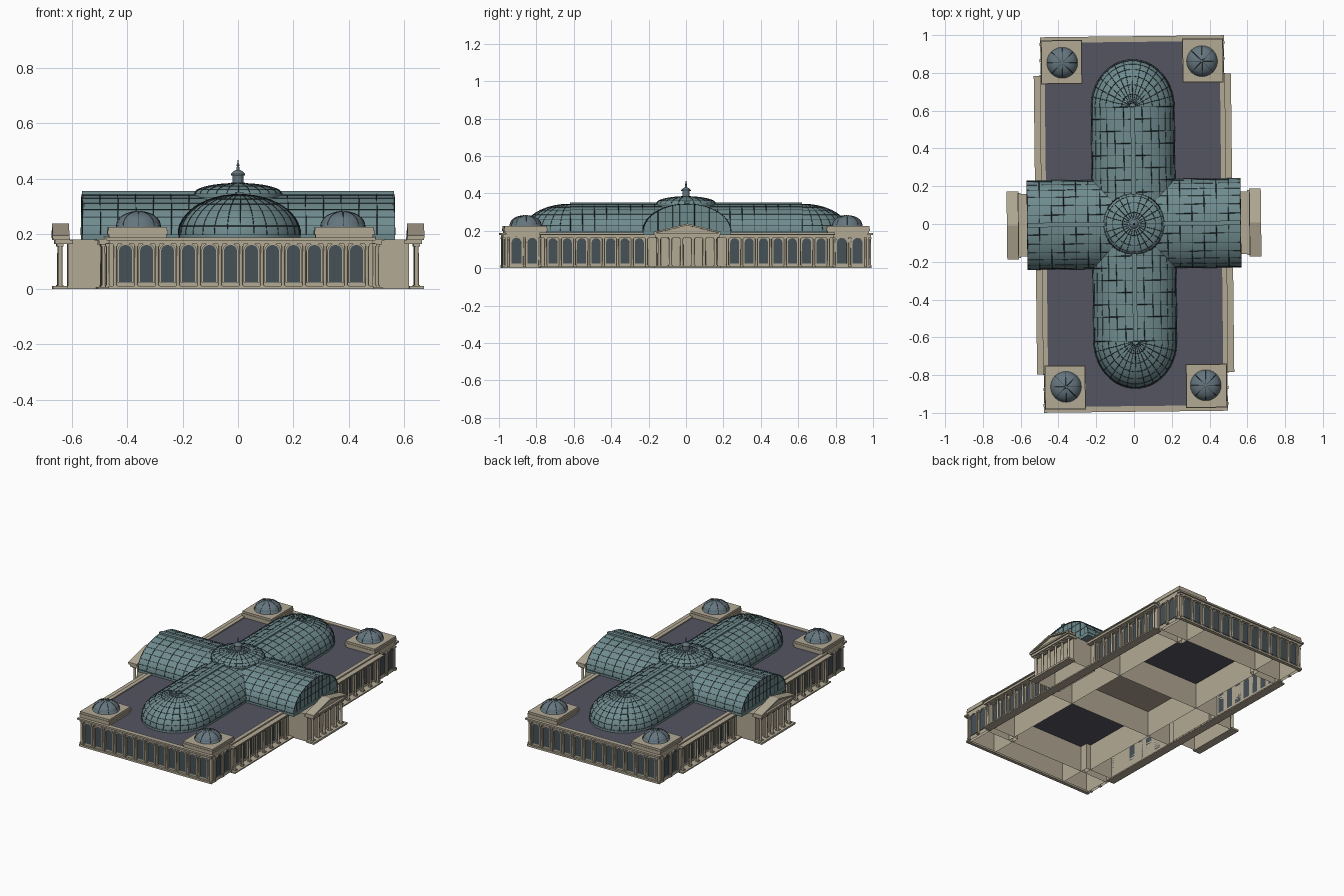
import bpy, bmesh
from math import sin, cos, pi, radians
from mathutils import Matrix, Vector

if "Cube" in bpy.data.objects:
    bpy.data.objects.remove(bpy.data.objects["Cube"])

ROT = Matrix.Rotation(radians(0.65), 4, 'Z')   # whole building is turned very slightly


def material(name, rgb):
    m = bpy.data.materials.new(name)
    m.diffuse_color = (*rgb, 1)
    m.use_nodes = True
    m.node_tree.nodes["Principled BSDF"].inputs["Base Color"].default_value = m.diffuse_color
    return m


STONE = material("stone", (.45, .40, .30))
GLASS = material("glass", (.16, .26, .275))
ROOF = material("slate", (.09, .09, .122))
PANE = material("window_pane", (.062, .082, .095))
IRON = material("iron", (.03, .045, .05))
LEAD = material("lead", (.13, .18, .21))


class Part:
    """Collects geometry for one named object."""

    def __init__(self, name, mat, smooth=False):
        self.name, self.mat, self.smooth, self.bm = name, mat, smooth, bmesh.new()

    def box(self, x0, x1, y0, y1, z0, z1, m=Matrix()):
        c = Vector(((x0 + x1) / 2, (y0 + y1) / 2, (z0 + z1) / 2))
        s = Matrix.Diagonal((abs(x1 - x0), abs(y1 - y0), abs(z1 - z0), 1))
        return bmesh.ops.create_cube(self.bm, size=1, matrix=m @ Matrix.Translation(c) @ s)

    def shell(self, *a):
        """Box that is open underneath."""
        vs = set(self.box(*a)['verts'])
        low = [f for f in self.bm.faces if set(f.verts) <= vs and all(v.co.z < 1e-4 for v in f.verts)]
        bmesh.ops.delete(self.bm, geom=low, context='FACES_ONLY')

    def grid(self, f, us, vs):
        rows = [[self.bm.verts.new(f(u, v)) for v in vs] for u in us]
        for a, b in zip(rows, rows[1:]):
            for i in range(len(vs) - 1):
                self.bm.faces.new((a[i], a[i + 1], b[i + 1], b[i]))

    def lathe(self, prof, cx, cy, n=16, m=Matrix()):
        self.grid(lambda p, a: m @ Vector((cx + p[0] * cos(a), cy + p[0] * sin(a), p[1])),
                  prof, span(0, 2 * pi, n))

    def prism(self, pts, d0, d1, m):
        """Outline in (u, z), extruded from depth d0 to d1."""
        f, b = ([self.bm.verts.new(m @ Vector((u, d, z))) for u, z in pts] for d in (d0, d1))
        n = len(pts)
        self.bm.faces.new(f)
        self.bm.faces.new(b[::-1])
        for i in range(n):
            self.bm.faces.new((f[i], b[i], b[(i + 1) % n], f[(i + 1) % n]))

    def done(self, weld=True):
        if weld:
            bmesh.ops.remove_doubles(self.bm, verts=self.bm.verts, dist=1e-5)
            bmesh.ops.recalc_face_normals(self.bm, faces=self.bm.faces)
        self.bm.transform(ROT)
        me = bpy.data.meshes.new(self.name)
        for f in self.bm.faces:
            f.smooth = self.smooth
        self.bm.to_mesh(me)
        me.materials.append(self.mat)
        bpy.context.collection.objects.link(bpy.data.objects.new(self.name, me))


def span(a, b, n):
    return [a + (b - a) * i / n for i in range(n + 1)]


def bars(name, lines, r, mat=IRON):
    cu = bpy.data.curves.new(name, 'CURVE')
    cu.dimensions, cu.bevel_depth, cu.bevel_resolution = '3D', r, 0
    for pts in lines:
        sp = cu.splines.new('POLY')
        sp.points.add(len(pts) - 1)
        for p, q in zip(sp.points, pts):
            p.co = (*(ROT @ Vector(q)), 1)
    cu.materials.append(mat)
    bpy.context.collection.objects.link(bpy.data.objects.new(name, cu))


def side(angle):
    return Matrix.Rotation(angle, 4, 'Z')      # local: u along wall, -y outward


def arch(w, z0, zs, n=10):
    return [(-w, z0)] + [(-w * cos(a), zs + w * sin(a)) for a in span(0, pi, n)] + [(w, z0)]


# Stone ranges around two open courts, slate roof above
walls = Part("stone_ranges", STONE)
roof = Part("flat_roof", ROOF)
cornice = Part("cornices", STONE)
for s in (1, -1):
    walls.shell(*sorted((s * .30, s * .468)), -.80, .80, 0, .17)
    walls.shell(-.46, .46, *sorted((s * .80, s * .972)), 0, .17)
    # end and side entablatures
    for e, z0, z1 in ((.985, .164, .176), (.994, .176, .187)):
        cornice.box(-e + .507, e - .507, s * .964, s * e, z0, z1)
    cornice.box(s * .464, s * .512, -.785, .785, .162, .176)
    cornice.box(s * .464, s * .522, -.79, .79, .176, .182)
    cornice.box(s * .464, s * .49, -.79, .79, .182, .19)
    cornice.box(s * .46, s * .515, -.785, .785, 0, .008)
    cornice.box(-.48, .48, s * .965, s * .987, 0, .012)
walls.shell(-.48, .48, -.22, .22, 0, .17)
roof.box(-.464, .464, -.966, .966, .172, .183)

# Corner pavilions
pav = Part("corner_pavilions", STONE)
domes = Part("corner_domes", LEAD, True)
rib = []
for sx in (1, -1):
    for sy in (1, -1):
        pav.shell(*sorted((sx * .27, sx * .478)), *sorted((sy * .75, sy * .974)), 0, .2)
        pav.box(sx * .265, sx * .483, sy * .745, sy * .978, .198, .212)
        pav.box(sx * .268, sx * .480, sy * .748, sy * .975, .212, .225)
        cx, cy = sx * .37, sy * .858
        domes.lathe([(.082, .222), (.082, .23)] + [(.08 * cos(e), .23 + .052 * sin(e))
                    for e in span(0, pi / 2, 8)], cx, cy, 24)
        for k in range(8):
            a = k * pi / 4
            rib.append([(cx + .08 * cos(e) * cos(a), cy + .08 * cos(e) * sin(a), .23 + .052 * sin(e))
                        for e in span(0, 1.5, 8)])
bars("corner_dome_ribs", rib, .0012)

# Arched windows with surrounds, columns between bays
pane = Part("arched_windows", PANE)
trim = Part("window_arches", STONE)
cols = Part("columns", STONE, True)
blocks = Part("column_blocks", STONE)


def window(u, d, m, w=.024):
    t = m @ Matrix.Translation((u, -d, 0))
    ring, out = arch(w, .025, .136), arch(w + .006, .025, .136)
    pane.prism(ring, .0, -.003, t)
    for i in range(len(ring) - 1):
        trim.prism([ring[i], ring[i + 1], out[i + 1], out[i]], .0, -.008, t)


def column(u, d, m, r=.006, z1=.165):
    cols.lathe([(r, .008), (r * .85, z1)], u, -d, 10, m)
    for z in (.006, z1 - .01):
        blocks.box(u - r * 1.35, u + r * 1.35, -d - r * 1.35, -d + r * 1.35, z, z + .01, m)


for ang in (0, pi):
    for i in range(12):
        window((i - 5.5) * .076, .973, side(ang))
    for i in range(13):
        column((i - 6) * .076, .979, side(ang))
for ang in (pi / 2, -pi / 2):
    for s in (1, -1):
        for i in range(7):
            window(s * (.255 + i * .077), .468, side(ang))
        for i in range(8):
            column(s * (.2165 + i * .077), .495, side(ang), .007)
        for u in (.828, .912):
            window(s * u, .478, side(ang), .026)
        for u in (.787, .87, .955):
            column(s * u, .482, side(ang))

# Entrance porticos
porch = Part("porticos", STONE)
for ang in (pi / 2, -pi / 2):
    m = side(ang)
    porch.shell(-.165, .165, -.618, -.45, 0, .18, m)
    porch.box(-.178, .178, -.672, -.618, 0, .012, m)
    porch.box(-.172, .172, -.664, -.6, .164, .178, m)
    porch.box(-.178, .178, -.672, -.61, .178, .188, m)
    porch.prism([(-.168, .188), (.168, .188), (0, .228)], -.62, -.658, m)
    for s in (1, -1):                          # raking cornices
        porch.prism([(s * .18, .186), (s * .18, .194), (0, .238), (0, .228)], -.612, -.673, m)
    for i in range(6):
        column((i - 2.5) * .06, .645, m, .009)

# Glass vaults: nave along y with rounded ends, transept along x
Z, H, NX, TY, NL, TL, AP = .197, .146, .22, .235, .62, .565, .25


def nave(y, t, k=1):
    return (NX * k * cos(t), y, Z + H * k * sin(t))


def transept(x, t, k=1):
    return (x, TY * k * cos(t), Z + H * k * sin(t))


def apse(s):
    return lambda e, a, k=1: (NX * k * cos(e) * cos(a), s * (NL + AP * k * cos(e) * sin(a)), Z + H * k * sin(e))


vault = Part("glass_vaults", GLASS, True)
ends = Part("transept_end_glass", GLASS)
ridge = Part("vault_ridges_and_curbs", GLASS)
arcs = span(0, pi, 28)
rib = []
vault.grid(nave, (-NL, NL), arcs)
vault.grid(transept, (-TL, TL), arcs)
ridge.box(-NX, NX, -NL, NL, .178, Z + .002)
ridge.box(-TL, TL, -TY, TY, .178, Z + .002)
for t in span(0, pi, 14):
    rib += [[nave(y, t) for y in (-NL, NL)], [transept(x, t) for x in (-TL, TL)]]
for s in (1, -1):
    f = apse(s)
    vault.grid(f, span(0, pi / 2, 10), arcs)
    vault.grid(lambda z, a: (NX * cos(a), s * (NL + AP * sin(a)), z), (.178, Z), arcs)
    rib += [[f(e, a) for e in span(0, 1.5, 10)] for a in span(0, pi, 14)]
    rib += [[f(e, a) for a in arcs] for e in span(0, 1.3, 6)]
    rib += [[nave(s * y, t) for t in arcs] for y in span(.04, NL, 9)]
    rib += [[transept(s * x, t) for t in arcs] for x in span(.05, TL, 8)]
    ridge.box(-.012, .012, s * .15, s * NL, Z + H - .005, Z + H + .009)
    ridge.box(s * .15, s * TL, -.012, .012, Z + H - .005, Z + H + .012)
    # glazed transept ends with mullions
    ends.prism([(TY * .99 * cos(t), Z + H * .99 * sin(t)) for t in arcs], -.55, -.558, side(s * pi / 2))
    for i in range(-5, 6):
        y = i * .039
        rib.append([(s * .559, y, Z), (s * .559, y, Z + H * (1 - (y / TY) ** 2) ** .5)])
    for q in (.35, .7):
        w = TY * (1 - q * q) ** .5
        rib.append([(s * .559, -w, Z + H * q), (s * .559, w, Z + H * q)])
bars("glazing_bars", rib, .0016)

# Central dome, lantern and spire
dome = Part("central_dome", GLASS, True)
dome.lathe([(.162, .31), (.162, .345)], 0, 0, 40)
cap = [(.16 * cos(e), .345 + .038 * sin(e)) for e in span(0, pi / 2, 8)]
dome.lathe(cap, 0, 0, 40)
rib = [[(r * cos(a), r * sin(a), z) for r, z in cap[:-1]] for a in span(0, 2 * pi, 24)]
rib += [[(r * cos(a), r * sin(a), z) for a in span(0, 2 * pi, 40)] for r, z in cap[0:8:2] + [(.163, .333)]]
bars("central_dome_ribs", rib, .0016)
lantern = Part("lantern", LEAD)
lantern.lathe([(.026, .376), (.026, .386), (.02, .386), (.02, .412), (.026, .412), (.026, .417),
               (.018, .426), (.006, .432), (.004, .445), (.006, .449), (.003, .453), (0, .474)], 0, 0, 12)

for p in (walls, pav, porch):
    p.done(weld=False)
for p in (roof, cornice, domes, pane, trim, cols, blocks, vault, ends, ridge, dome, lantern):
    p.done()
